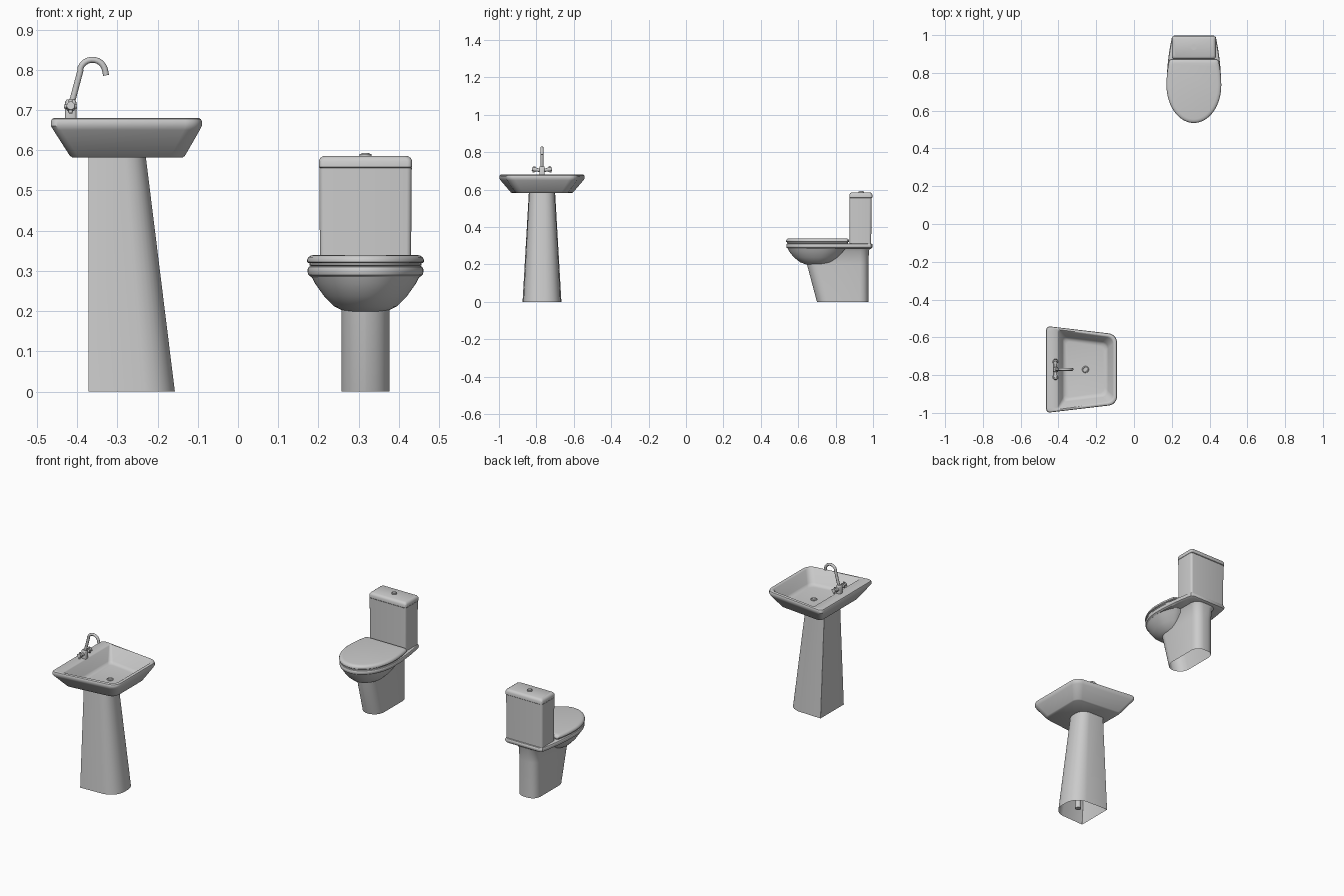
import bpy, bmesh, math
from mathutils import Vector

if "Cube" in bpy.data.objects:
    bpy.data.objects.remove(bpy.data.objects["Cube"])

SY = -0.77   # sink centre line (y)
TX = 0.317   # toilet centre line (x)


def loft(name, rings, cap_start=True, cap_end=True):
    """Skin a stack of equally sized point rings."""
    bm = bmesh.new()
    loops = [[bm.verts.new(p) for p in r] for r in rings]
    n = len(loops[0])
    for a, b in zip(loops, loops[1:]):
        for i in range(n):
            j = (i + 1) % n
            bm.faces.new((a[i], a[j], b[j], b[i]))
    if cap_start:
        bm.faces.new(loops[0][::-1])
    if cap_end:
        bm.faces.new(loops[-1])
    bmesh.ops.recalc_face_normals(bm, faces=bm.faces)
    me = bpy.data.meshes.new(name)
    bm.to_mesh(me)
    bm.free()
    ob = bpy.data.objects.new(name, me)
    bpy.context.collection.objects.link(ob)
    return ob


def rounded(corners, radii, z, n=8):
    """Polygon ring with softened corners."""
    pts = []
    c = [Vector(p) for p in corners]
    for i, p in enumerate(c):
        a = p + (c[i - 1] - p).normalized() * radii[i]
        b = p + (c[(i + 1) % len(c)] - p).normalized() * radii[i]
        k = p + (a + b - 2 * p) * 0.12
        for s in range(n + 1):
            t = s / n
            q = a * (1 - t) ** 2 + k * 2 * t * (1 - t) + b * t * t
            pts.append((q.x, q.y, z))
    return pts


def trap(x0, x1, h0, h1, z, rb, rf):
    """Sink section: back edge at x0, front edge at x1."""
    return rounded([(x0, SY - h0), (x1, SY - h1), (x1, SY + h1), (x0, SY + h0)],
                   [rb, rf, rf, rb], z)


def box(hw, y0, y1, z, rf, rb):
    """Toilet section: front edge at y0, back edge at y1."""
    return rounded([(TX - hw, y0), (TX + hw, y0), (TX + hw, y1), (TX - hw, y1)],
                   [rf, rf, rb, rb], z)


def egg(hw, yf, yw, yb, hb, z, n=32, m=10):
    """Half-ellipse front, sides easing in to a straight back edge."""
    half = [(hw * math.sin(t), yw - (yw - yf) * math.cos(t))
            for t in (math.pi / 2 * i / n for i in range(n + 1))]
    half += [(hw + (hb - hw) * (i / m) ** 2, yw + (yb - yw) * i / m) for i in range(1, m + 1)]
    half.append((hb - 0.012, yb + 0.008))
    right = [(TX + x, y, z) for x, y in half]
    left = [(TX - x, y, z) for x, y in half[:0:-1]]
    return right + left


def rod(name, p, q, r, r2=None, verts=24):
    p, q = Vector(p), Vector(q)
    d = q - p
    bpy.ops.mesh.primitive_cone_add(vertices=verts, radius1=r, radius2=r if r2 is None else r2,
                                    depth=d.length, location=(p + q) / 2,
                                    rotation=d.to_track_quat('Z', 'Y').to_euler())
    bpy.context.object.name = name
    return bpy.context.object


# Sink basin: outside up, over the rim, down into the bowl
loft("sink_basin", [trap(*a) for a in (
    (-0.412, -0.138, 0.162, 0.132, 0.582, 0.02, 0.03),
    (-0.418, -0.132, 0.169, 0.138, 0.586, 0.02, 0.035),
    (-0.459, -0.095, 0.224, 0.181, 0.650, 0.02, 0.04),
    (-0.465, -0.090, 0.230, 0.186, 0.660, 0.02, 0.04),
    (-0.465, -0.090, 0.230, 0.186, 0.672, 0.02, 0.04),
    (-0.463, -0.092, 0.228, 0.184, 0.677, 0.02, 0.04),
    (-0.458, -0.097, 0.223, 0.179, 0.680, 0.02, 0.04),
    (-0.406, -0.106, 0.212, 0.172, 0.680, 0.012, 0.03),
    (-0.401, -0.111, 0.207, 0.167, 0.676, 0.012, 0.03),
    (-0.378, -0.136, 0.172, 0.143, 0.612, 0.02, 0.03),
    (-0.370, -0.144, 0.162, 0.134, 0.603, 0.02, 0.03),
    (-0.358, -0.156, 0.150, 0.122, 0.600, 0.02, 0.03))])

# Sink pedestal: open below, flat back, rounded front
loft("sink_pedestal", [
    trap(-0.372, -0.157, 0.104, 0.096, 0.0, 0.002, 0.075),
    trap(-0.372, -0.230, 0.070, 0.066, 0.59, 0.002, 0.05)], False, False)

# Drain and waste pipe
bpy.ops.mesh.primitive_torus_add(location=(-0.257, SY, 0.601), major_radius=0.014,
                                 minor_radius=0.004, major_segments=28, minor_segments=8)
bpy.context.object.name = "drain_ring"
rod("drain_plug", (-0.257, SY, 0.598), (-0.257, SY, 0.602), 0.011)
rod("waste_pipe", (-0.257, SY, 0.01), (-0.257, SY, 0.59), 0.016)

# Tap body, spout and the two handles
loft("tap_body", [rounded([(-0.416 - s, SY - s), (-0.416 + s, SY - s),
                           (-0.416 + s, SY + s), (-0.416 - s, SY + s)], [0.005] * 4, z, 3)
                  for s, z in ((0.014, 0.678), (0.014, 0.720), (0.010, 0.726))])
cu = bpy.data.curves.new("tap_spout", 'CURVE')
cu.dimensions = '3D'
cu.bevel_depth = 0.0075
cu.bevel_resolution = 4
cu.use_fill_caps = True
path = [(-0.414, 0.715), (-0.392, 0.797)]
path += [(-0.362 + 0.032 * math.cos(a), 0.793 + 0.032 * math.sin(a))
         for a in (math.radians(160 - 16 * i) for i in range(10))]
path.append((-0.328, 0.786))
sp = cu.splines.new('POLY')
sp.points.add(len(path) - 1)
for pt, (x, z) in zip(sp.points, path):
    pt.co = (x, SY, z, 1)
bpy.context.collection.objects.link(bpy.data.objects.new("tap_spout", cu))
for side, label in ((-1, "left"), (1, "right")):
    at = lambda d, h: (-0.416, SY + side * d, h)
    rod(label + "_tap_stem", at(0.005, 0.702), at(0.036, 0.708), 0.009)
    rod(label + "_tap_hub", at(0.032, 0.707), at(0.053, 0.711), 0.012, 0.010)
    rod(label + "_tap_bar_upright", at(0.046, 0.692), at(0.040, 0.725), 0.005, verts=12)
    rod(label + "_tap_bar_cross", (-0.432, SY + side * 0.043, 0.709),
        (-0.400, SY + side * 0.043, 0.709), 0.005, verts=12)

# Toilet foot, open below
loft("toilet_foot", [
    box(0.060, 0.700, 0.975, 0.0, 0.058, 0.045),
    box(0.060, 0.647, 0.975, 0.20, 0.058, 0.045),
    box(0.064, 0.640, 0.978, 0.27, 0.058, 0.045),
    box(0.080, 0.640, 0.985, 0.295, 0.058, 0.045)], False, False)

# Toilet bowl belly
loft("toilet_bowl", [egg(*a) for a in (
    (0.025, 0.690, 0.715, 0.735, 0.018, 0.194),
    (0.052, 0.645, 0.710, 0.755, 0.035, 0.199),
    (0.078, 0.610, 0.715, 0.775, 0.055, 0.212),
    (0.103, 0.578, 0.720, 0.800, 0.075, 0.237),
    (0.125, 0.553, 0.728, 0.830, 0.090, 0.268),
    (0.136, 0.542, 0.732, 0.850, 0.105, 0.290))])

# Rim slab running back under the cistern
loft("toilet_rim", [egg(0.144 - d, 0.536 + d, 0.735, 0.990 - d, 0.116 - d, z)
                    for d, z in ((0.010, 0.284), (0.002, 0.290), (0, 0.297),
                                 (0, 0.304), (0.003, 0.310), (0.008, 0.312))])

# Seat and closed lid
loft("toilet_seat", [egg(0.141 - d, 0.539 + d, 0.735, 0.860 - d, 0.127 - d, z)
                     for d, z in ((0.008, 0.310), (0.002, 0.314), (0.002, 0.319), (0.006, 0.321))])
loft("toilet_lid", [egg(0.145 - d, 0.535 + d, 0.735, 0.864 - d, 0.131 - d, z)
                    for d, z in ((0.004, 0.319), (0, 0.322), (0, 0.328), (0.003, 0.334),
                                 (0.009, 0.338), (0.020, 0.340))])

# Cistern, its lid and flush button
loft("cistern", [box(0.113, 0.875, 0.990, 0.308, 0.012, 0.012),
                 box(0.115, 0.874, 0.992, 0.556, 0.012, 0.012)])
loft("cistern_lid", [box(0.116 - d, 0.873 + d, 0.996 - d, z, 0.012, 0.012)
                     for d, z in ((0.002, 0.556), (0, 0.558), (0, 0.573), (0.004, 0.581), (0.012, 0.586))])
rod("flush_button_ring", (TX, 0.937, 0.584), (TX, 0.937, 0.590), 0.015)
rod("flush_button", (TX, 0.937, 0.588), (TX, 0.937, 0.593), 0.010)

# Smooth shading with crisp edges
for ob in bpy.data.objects:
    ob.select_set(ob.type == 'MESH')
    if ob.type == 'MESH':
        bpy.context.view_layer.objects.active = ob
bpy.ops.object.shade_smooth_by_angle(angle=math.radians(35))
